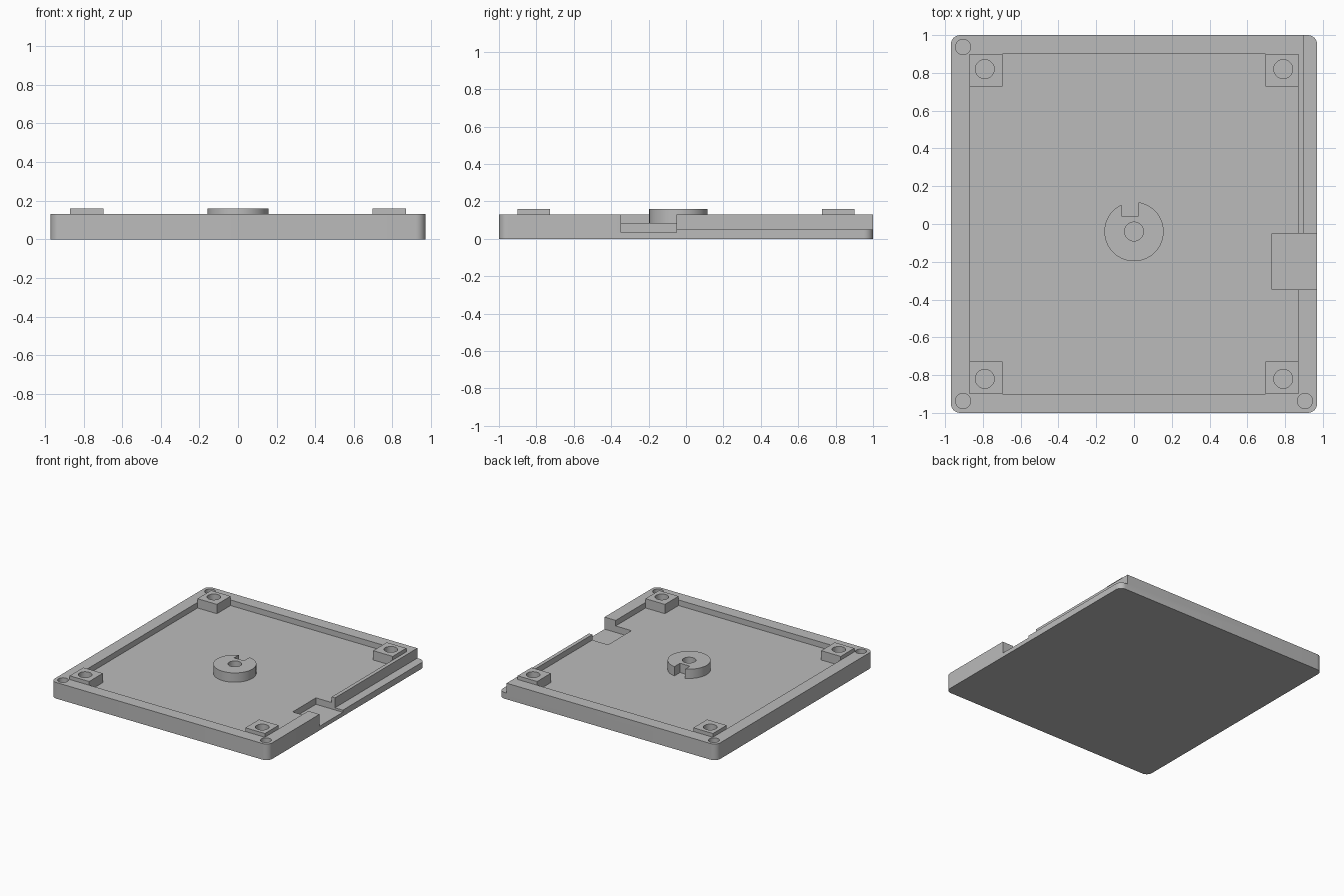
import bpy, bmesh, math
from mathutils import Matrix, Vector

if "Cube" in bpy.data.objects:
    bpy.data.objects.remove(bpy.data.objects["Cube"])

grey = bpy.data.materials.new("plain grey")
grey.use_nodes = True
colour = (0.5, 0.5, 0.5, 1)
grey.diffuse_color = colour
grey.node_tree.nodes["Principled BSDF"].inputs["Base Color"].default_value = colour

TOP, FLOOR, RAISED = 0.13, 0.085, 0.16   # rim, pocket floor, post heights


def finish(name, bm):
    mesh = bpy.data.meshes.new(name)
    bm.to_mesh(mesh)
    bm.free()
    ob = bpy.data.objects.new(name, mesh)
    bpy.context.collection.objects.link(ob)
    mesh.materials.append(grey)
    return ob


def box(name, x, y, z, radius=0):
    """Box from (min, max) ranges, with optional rounded upright edges."""
    bm = bmesh.new()
    bmesh.ops.create_cube(bm, size=1)
    for v in bm.verts:
        v.co = Vector([r[0] if c < 0 else r[1] for c, r in zip(v.co, (x, y, z))])
    if radius:
        upright = [e for e in bm.edges if abs(e.verts[0].co.z - e.verts[1].co.z) > 0.01]
        bmesh.ops.bevel(bm, geom=upright, offset=radius, segments=8,
                        profile=0.5, affect='EDGES')
    return finish(name, bm)


def cylinder(name, x, y, z, radius, sides=48):
    bm = bmesh.new()
    bmesh.ops.create_cone(bm, cap_ends=True, segments=sides, radius1=radius, radius2=radius,
                          depth=z[1] - z[0],
                          matrix=Matrix.Translation((x, y, (z[0] + z[1]) / 2)))
    return finish(name, bm)


def combine(ob, other, operation='DIFFERENCE'):
    mod = ob.modifiers.new(other.name, 'BOOLEAN')
    mod.operation, mod.object, mod.solver = operation, other, 'EXACT'
    other.hide_render = True
    bpy.context.view_layer.objects.active = ob
    bpy.ops.object.modifier_apply(modifier=mod.name)
    bpy.data.objects.remove(other)


# Tray with rounded corners and a shallow pocket
tray = box("tray", (-0.97, 0.97), (-1, 1), (0, TOP), 0.05)
combine(tray, box("pocket", (-0.87, 0.87), (-0.9, 0.9), (FLOOR, 0.3)))

# Corner posts standing in the pocket
for sx in (-1, 1):
    for sy in (-1, 1):
        xs = sorted((sx * 0.697, sx * 0.871))
        ys = sorted((sy * 0.727, sy * 0.901))
        combine(tray, box("post", xs, ys, (0.06, RAISED)), 'UNION')

# Central hub with a keyway slot
hub = cylinder("hub", 0, -0.04, (FLOOR - 0.01, RAISED), 0.157, 64)
combine(hub, box("keyway", (-0.065, 0.023), (0.043, 0.3), (0, 0.3)))
combine(tray, hub, 'UNION')

# Side ledge and cable notch
combine(tray, box("ledge", (0.9, 1.1), (-0.05, 1.1), (0.05, 0.3)))
combine(tray, box("notch", (0.73, 1.1), (-0.347, -0.05), (0.033, 0.3)))

# Blind holes in the posts and hub
for x, y in [(sx * 0.79, sy * 0.82) for sx in (-1, 1) for sy in (-1, 1)] + [(0, -0.04)]:
    combine(tray, cylinder("screw_hole", x, y, (0.05, 0.3), 0.05))

# Blind holes in the rim corners
for x, y in ((-0.905, 0.937), (-0.905, -0.937), (0.905, -0.937)):
    combine(tray, cylinder("rim_hole", x, y, (0.05, 0.3), 0.04))

# Smooth round walls, crisp edges
bpy.ops.object.select_all(action='DESELECT')
tray.select_set(True)
bpy.context.view_layer.objects.active = tray
bpy.ops.object.shade_smooth_by_angle(angle=math.radians(30))
